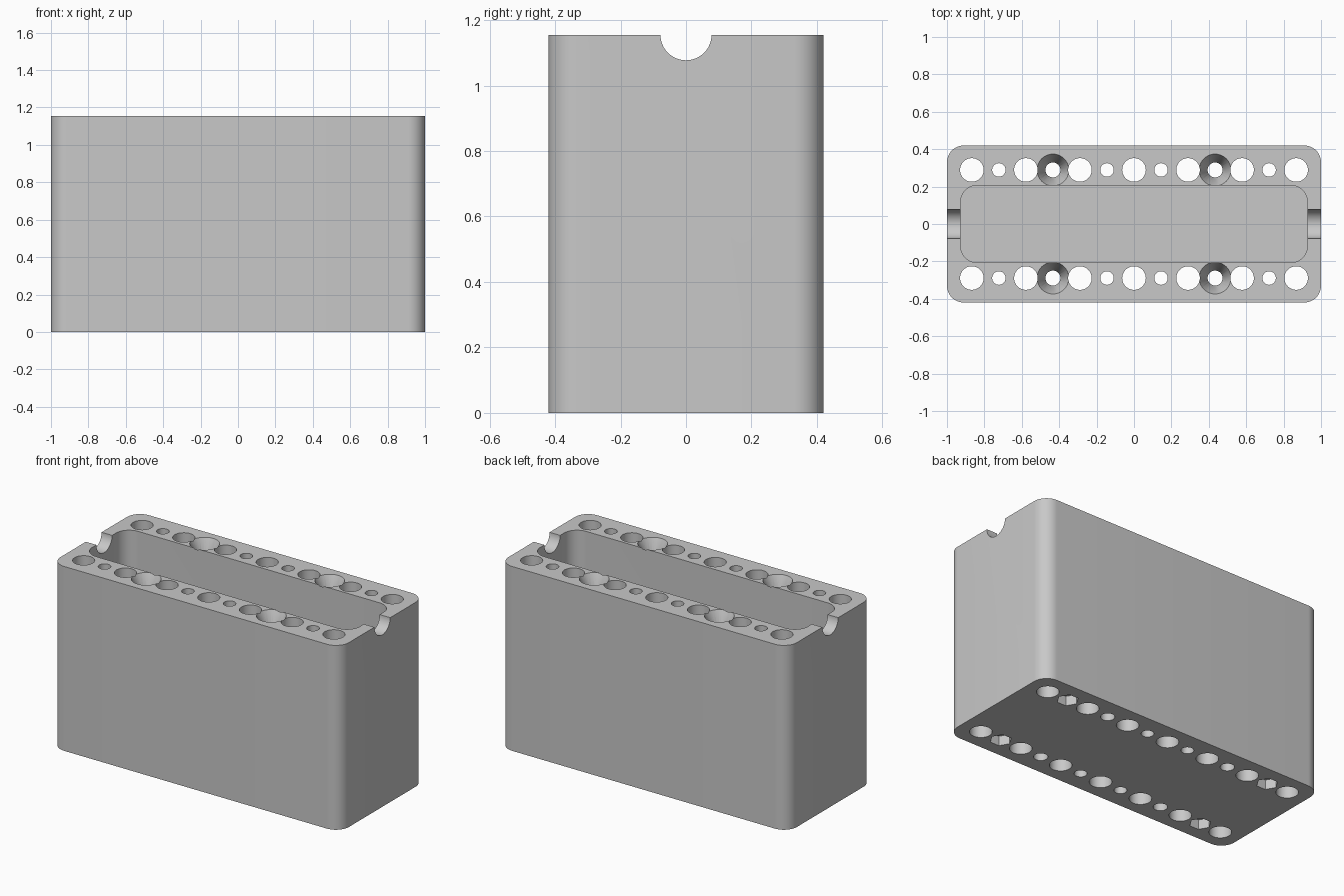
import bpy, bmesh, math
from mathutils import Matrix

if "Cube" in bpy.data.objects:
    bpy.data.objects.remove(bpy.data.objects["Cube"], do_unlink=True)

HEIGHT = 1.155
PITCH = 0.1445            # spacing of the hole grid
ROW = 2 * PITCH           # distance of each hole row from the centre line

grey = bpy.data.materials.new("light grey")
grey.use_nodes = True
grey.diffuse_color = (0.58, 0.58, 0.58, 1)
grey.node_tree.nodes["Principled BSDF"].inputs["Base Color"].default_value = grey.diffuse_color


def make_object(name, bm):
    bmesh.ops.recalc_face_normals(bm, faces=bm.faces)
    mesh = bpy.data.meshes.new(name)
    bm.to_mesh(mesh)
    bm.free()
    mesh.materials.append(grey)
    obj = bpy.data.objects.new(name, mesh)
    bpy.context.collection.objects.link(obj)
    return obj


def rounded_block(name, half_x, half_y, low, high, radius, steps=12):
    """Upright block with rounded vertical edges."""
    bm = bmesh.new()
    ring = []
    for corner, (sx, sy) in enumerate([(1, 1), (-1, 1), (-1, -1), (1, -1)]):
        for i in range(steps + 1):
            a = math.pi / 2 * (corner + i / steps)
            ring.append(bm.verts.new((sx * (half_x - radius) + radius * math.cos(a),
                                      sy * (half_y - radius) + radius * math.sin(a), low)))
    base = bm.faces.new(ring)
    top = bmesh.ops.extrude_face_region(bm, geom=[base])["geom"]
    for v in top:
        if isinstance(v, bmesh.types.BMVert):
            v.co.z = high
    return make_object(name, bm)


def add_tube(bm, x, y, low, high, r_low, r_high, sides=48, turn=0):
    move = Matrix.Translation((x, y, (low + high) / 2)) @ Matrix.Rotation(turn, 4, "Z")
    bmesh.ops.create_cone(bm, cap_ends=True, segments=sides, radius1=r_low,
                          radius2=r_high, depth=high - low, matrix=move)


body = rounded_block("box_body", 1.0, 0.42, 0, HEIGHT, 0.09)
pocket = rounded_block("pocket_cutter", 0.927, 0.207, 0.072, HEIGHT + 0.1, 0.09)

# Rows of through holes, countersinks above and nut recesses below
holes, recesses = bmesh.new(), bmesh.new()
for y in (-ROW, ROW):
    for i in range(-6, 7):
        x = i * PITCH
        radius = 0.063 if i % 2 == 0 else 0.036
        if abs(i) == 3:
            radius = 0.04
            slope = 0.45
            add_tube(recesses, x, y, HEIGHT - 0.11, HEIGHT + 0.02,
                     0.085 - 0.11 * slope, 0.085 + 0.02 * slope)
        if abs(i) == 5:
            add_tube(recesses, x, y, -0.05, 0.06, 0.062, 0.062, 6, math.pi / 6)
        add_tube(holes, x, y, -0.1, HEIGHT + 0.1, radius, radius)

# Half-round notch across both end walls
notch = bmesh.new()
bmesh.ops.create_cone(notch, cap_ends=True, segments=48, radius1=0.078, radius2=0.078, depth=2.4,
                      matrix=Matrix.Translation((0, 0, HEIGHT)) @ Matrix.Rotation(math.pi / 2, 4, "Y"))

cutters = [pocket, make_object("notch_cutter", notch),
           make_object("hole_cutter", holes), make_object("recess_cutter", recesses)]

bpy.ops.object.select_all(action="DESELECT")
body.select_set(True)
bpy.context.view_layer.objects.active = body
for cutter in cutters:
    cutter.hide_render = True
    cut = body.modifiers.new(cutter.name, "BOOLEAN")
    cut.operation = "DIFFERENCE"
    cut.solver = "EXACT"
    cut.object = cutter
    bpy.ops.object.modifier_apply(modifier=cut.name)
    bpy.data.objects.remove(cutter, do_unlink=True)

bpy.ops.object.shade_smooth_by_angle(angle=math.radians(30))
